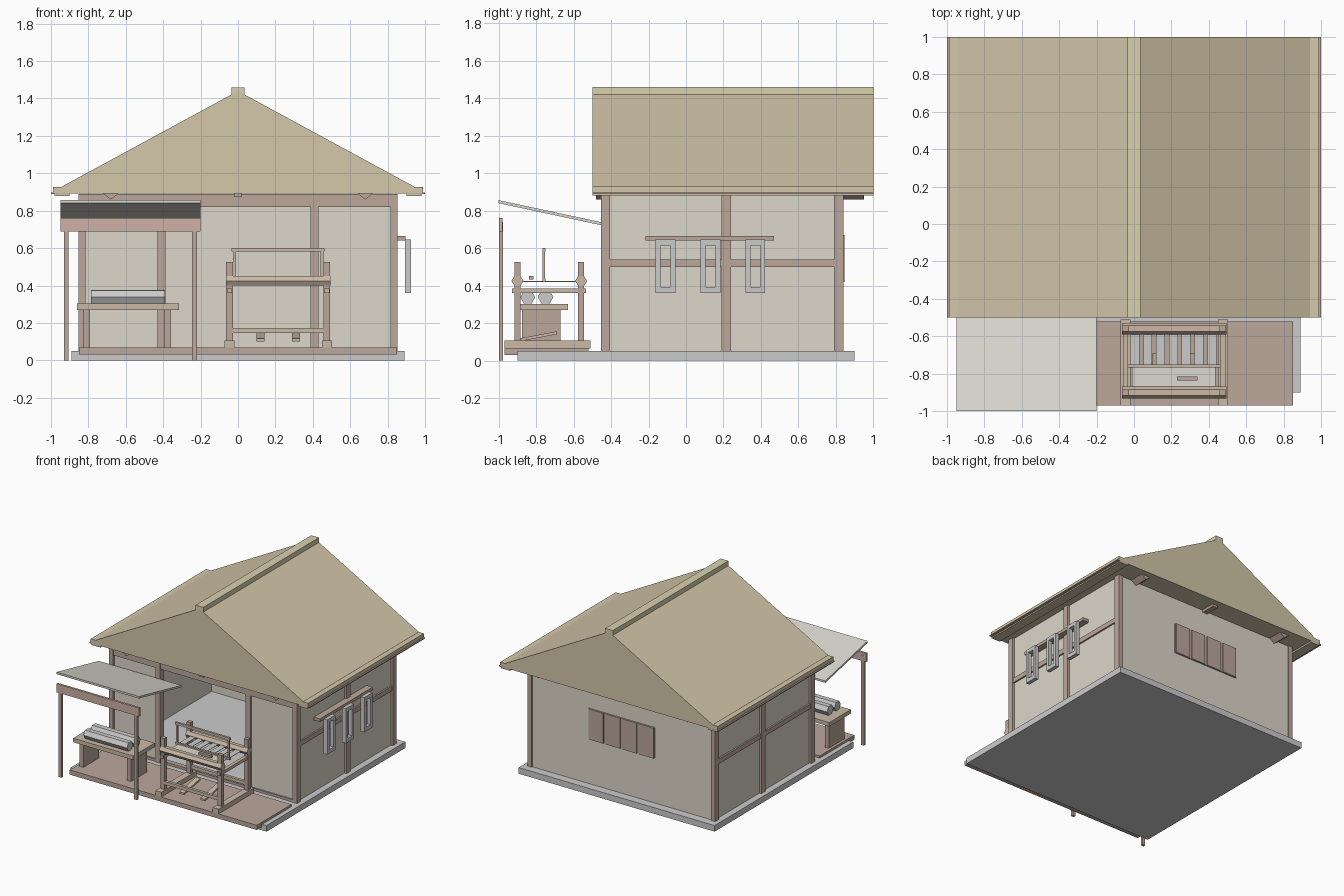
import bpy, bmesh, math
from mathutils import Vector

if "Cube" in bpy.data.objects:
    bpy.data.objects.remove(bpy.data.objects["Cube"])


def material(name, rgb):
    m = bpy.data.materials.new(name)
    m.diffuse_color = (*rgb, 1)
    m.use_nodes = True
    m.node_tree.nodes["Principled BSDF"].inputs["Base Color"].default_value = m.diffuse_color
    return m


WOOD = material("dark_wood", (0.50, 0.39, 0.33))
PALE = material("pale_wood", (0.60, 0.49, 0.39))
WALL = material("plaster", (0.72, 0.68, 0.59))
THATCH = material("thatch", (0.66, 0.57, 0.40))
RIDGE = material("ridge_straw", (0.70, 0.64, 0.43))
CLOTH = material("awning_cloth", (0.71, 0.69, 0.63))
RED = material("red_wood", (0.62, 0.44, 0.38))


def finish(name, bm, mat):
    bmesh.ops.recalc_face_normals(bm, faces=bm.faces)
    me = bpy.data.meshes.new(name)
    bm.to_mesh(me)
    bm.free()
    ob = bpy.data.objects.new(name, me)
    bpy.context.collection.objects.link(ob)
    if mat:
        me.materials.append(mat)
    return ob


def box(name, x, y, z, mat=None):
    """Box from (min, max) ranges on each axis."""
    bm = bmesh.new()
    bmesh.ops.create_cube(bm, size=1)
    for v in bm.verts:
        v.co = Vector([r[0] + (c + 0.5) * (r[1] - r[0]) for c, r in zip(v.co, (x, y, z))])
    return finish(name, bm, mat)


def prism(name, pts, axis, lo, hi, mat=None):
    """Extrude a profile: axis 'y' takes (x, z) points, axis 'x' takes (y, z)."""
    bm = bmesh.new()
    at = (lambda p, t: (p[0], t, p[1])) if axis == 'y' else (lambda p, t: (t, p[0], p[1]))
    face = bm.faces.new([bm.verts.new(at(p, lo)) for p in pts])
    ext = bmesh.ops.extrude_face_region(bm, geom=[face])
    move = Vector((0, hi - lo, 0)) if axis == 'y' else Vector((hi - lo, 0, 0))
    bmesh.ops.translate(bm, vec=move, verts=[g for g in ext['geom'] if isinstance(g, bmesh.types.BMVert)])
    return finish(name, bm, mat)


def hexagon(cy, cz, ry, rz):
    return [(cy + ry * math.cos(i * math.pi / 3), cz + rz * math.sin(i * math.pi / 3)) for i in range(6)]


# Foundation and veranda deck
box("foundation", (-0.89, 0.89), (-0.90, 0.90), (0, 0.05))
box("deck", (-0.85, 0.85), (-0.97, -0.52), (0.03, 0.068), WOOD)

# Walls: sides, back, and the two front panels beside the opening
for s, side in ((-1, "left"), (1, "right")):
    box(side + "_wall", sorted((s * 0.80, s * 0.835)), (-0.43, 0.82), (0.05, 0.89), WALL)
    box(side + "_front_panel", sorted((s * 0.42, s * 0.82)), (-0.44, -0.415), (0.05, 0.83), WALL)
    # Timber frame
    for y in (-0.43, 0.215, 0.815):
        box(side + "_post", sorted((s * 0.815, s * 0.853)), (y - 0.025, y + 0.025), (0.05, 0.89), WOOD)
    box(side + "_rail", sorted((s * 0.825, s * 0.848)), (-0.43, 0.82), (0.50, 0.54), WOOD)
    box(side + "_door_post", sorted((s * 0.388, s * 0.43)), (-0.455, -0.405), (0.05, 0.885), WOOD)
    # Purlin showing under the thatch
    prism(side + "_purlin", [(s * 0.68 + a, 0.895 + b) for a, b in
          ((-0.045, 0), (0, -0.035), (0.045, 0), (0, 0.035))], 'y', -0.48, 0.95, WOOD)
box("back_wall", (-0.83, 0.83), (0.80, 0.83), (0.05, 0.89), WALL)
box("front_sill", (-0.83, 0.83), (-0.45, -0.41), (0.05, 0.07), WOOD)
box("front_lintel", (-0.83, 0.83), (-0.45, -0.41), (0.82, 0.89), WOOD)
box("centre_purlin", (-0.022, 0.022), (-0.48, 0.95), (0.873, 0.91), WOOD)

# Slatted back window
box("window_panel", (-0.30, 0.30), (0.82, 0.837), (0.42, 0.67), WOOD)
for i in range(4):
    x = -0.295 + i * 0.152
    box("window_slat", (x, x + 0.13), (0.83, 0.845), (0.42, 0.67), WOOD)

# Thatched roof, eaves and ridge cap
prism("thatch_roof", [(-0.96, 0.893), (0.96, 0.893), (0.94, 0.93), (0, 1.44), (-0.94, 0.93)],
      'y', -0.5, 1.0, THATCH)
for s in (-1, 1):
    box("eave_roll", sorted((s * 0.93, s * 0.988)), (-0.5, 1.0), (0.895, 0.928), THATCH)
    box("eave_lath", sorted((s * 0.90, s * 1.0)), (-0.5, 1.0), (0.89, 0.898), WOOD)
    box("eave_underlayer", sorted((s * 0.90, s * 0.98)), (-0.5, 1.0), (0.88, 0.895), THATCH)
box("ridge_cap", (-0.035, 0.035), (-0.5, 1.0), (1.40, 1.46), RIDGE)

# Awning with its beam and poles
prism("awning", [(-1.0, 0.84), (-0.45, 0.722), (-0.45, 0.738), (-1.0, 0.856)], 'x', -0.95, -0.20, CLOTH)
box("awning_beam", (-0.95, -0.20), (-0.998, -0.98), (0.69, 0.76), RED)
for x in (-0.918, -0.232):
    box("awning_pole", (x - 0.013, x + 0.013), (-0.998, -0.978), (0, 0.74), WOOD)

# Display bench with cloth rolls
box("bench_top", (-0.86, -0.315), (-0.91, -0.63), (0.27, 0.303), PALE)
for x in (-0.81, -0.377):
    box("bench_leg", (x - 0.018, x + 0.018), (-0.875, -0.67), (0.068, 0.27), WOOD)
for y, r in ((-0.845, 0.04), (-0.75, 0.042)):
    prism("cloth_roll", hexagon(y, 0.303 + r * 0.87, r, r), 'x', -0.785, -0.39)

# Loom frame
for x in (-0.045, 0.475):
    box("loom_foot", (x - 0.027, x + 0.027), (-0.97, -0.51), (0.065, 0.107), PALE)
    box("loom_side_rail", (x - 0.014, x + 0.014), (-0.93, -0.535), (0.36, 0.385), PALE)
    for y in (-0.90, -0.56):
        box("loom_upright", (x - 0.018, x + 0.018), (y - 0.016, y + 0.016), (0.105, 0.525), WOOD)
for y in (-0.90, -0.56):
    prism("loom_roller", hexagon(y, 0.425, 0.032, 0.03), 'x', -0.065, 0.495, PALE)
    box("loom_crossbar", (-0.045, 0.475), (y - 0.012, y + 0.012), (0.145, 0.172), PALE)

# Woven cloth, warp bands, beater and shuttle
box("woven_cloth", (-0.01, 0.435), (-0.90, -0.765), (0.42, 0.426), CLOTH)
for i in range(7):
    x = 0.005 + i * 0.0685
    box("warp_band", (x - 0.024, x + 0.024), (-0.765, -0.56), (0.42, 0.424))
for z in ((0.42, 0.437), (0.582, 0.602)):
    box("beater_bar", (-0.035, 0.462), (-0.767, -0.75), z, PALE)
for x in (-0.02, 0.448):
    box("beater_side", (x - 0.008, x + 0.008), (-0.765, -0.753), (0.42, 0.59), PALE)
box("shuttle", (0.23, 0.34), (-0.838, -0.815), (0.432, 0.452), WOOD)

# Treadles
for x in (0.12, 0.31):
    prism("treadle", [(-0.90, 0.10), (-0.69, 0.14), (-0.69, 0.156), (-0.90, 0.116)], 'x',
          x - 0.021, x + 0.021, PALE)

# Yarn rack with hanging skeins on the right wall
box("yarn_rack", (0.84, 0.895), (-0.215, 0.47), (0.64, 0.665), WOOD)
for y in (-0.11, 0.13, 0.37):
    for s in (-1, 1):
        box("skein_side", (0.892, 0.925), sorted((y + s * 0.027, y + s * 0.053)), (0.36, 0.645))
    for z in ((0.36, 0.392), (0.615, 0.645)):
        box("skein_end", (0.892, 0.925), (y - 0.027, y + 0.027), z)
